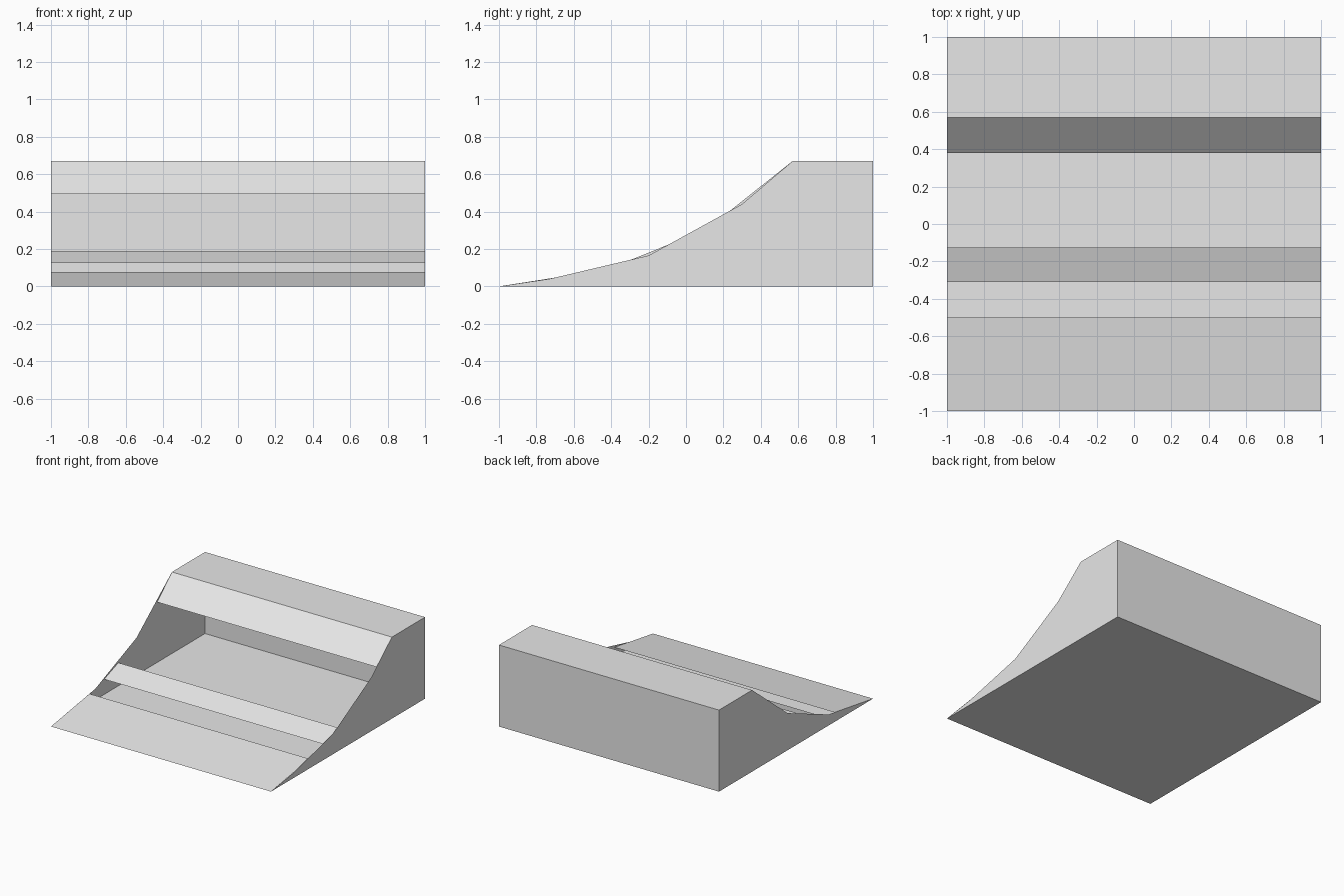
import bpy

cube = bpy.data.objects.get("Cube")
if cube:
    bpy.data.objects.remove(cube, do_unlink=True)

HALF, TOP, LEDGE = 1.0, 0.67, 0.57

grey = bpy.data.materials.new("plain_grey")
grey.use_nodes = True
colour = (0.8, 0.8, 0.8, 1)
grey.diffuse_color = colour
grey.node_tree.nodes["Principled BSDF"].inputs["Base Color"].default_value = colour


def sheet(name, verts):
    """One flat single-sided panel."""
    mesh = bpy.data.meshes.new(name)
    mesh.from_pydata(verts, [], [tuple(range(len(verts)))])
    mesh.materials.append(grey)
    obj = bpy.data.objects.new(name, mesh)
    bpy.context.collection.objects.link(obj)
    return obj


def panel(name, start, end):
    """Full-width panel between two (y, z) points."""
    sheet(name, [(-HALF, *start), (HALF, *start), (HALF, *end), (-HALF, *end)])


def side(name, x, curve):
    """Side wall below a stepped ramp curve of (y, z) points."""
    outline = [(HALF, 0), (HALF, TOP), (LEDGE, TOP)] + curve[::-1] + [(-HALF, 0)]
    if x < 0:
        outline.reverse()
    sheet(name, [(x, y, z) for y, z in outline])


# Closed shell: floor, back and top platform
panel("floor", (HALF, 0), (-HALF, 0))
panel("back_wall", (HALF, TOP), (HALF, 0))
panel("top_platform", (LEDGE, TOP), (HALF, TOP))

# Ramp slats with open gaps between them
panel("lower_slat", (-HALF, 0), (-0.5, 0.078))
panel("middle_slat", (-0.31, 0.125), (-0.125, 0.19))
panel("upper_slat", (0.38, 0.495), (LEDGE, TOP))

# Side walls, each with its own ramp curve
side("right_edge_wall", HALF, [(-0.73, 0.04), (-0.2, 0.165), (0.3, 0.44)])
side("left_edge_wall", -HALF, [(-0.425, 0.09), (0.11, 0.305)])
